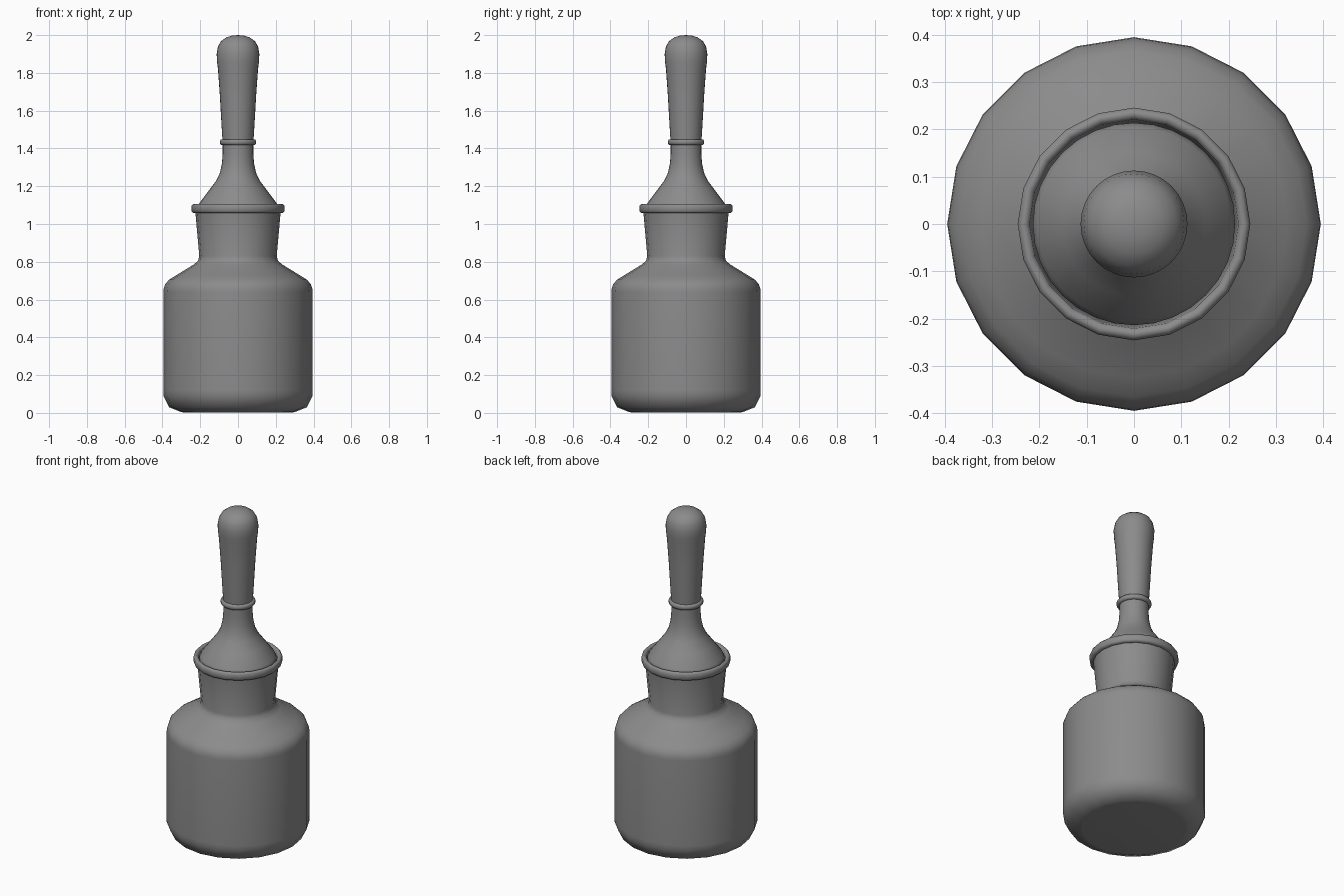
import bpy, bmesh, math

if "Cube" in bpy.data.objects:
    bpy.data.objects.remove(bpy.data.objects["Cube"])

# Dark grey shared by all parts
dark = bpy.data.materials.new("dark_grey")
dark.diffuse_color = (0.26, 0.26, 0.26, 1)
dark.use_nodes = True
dark.node_tree.nodes["Principled BSDF"].inputs["Base Color"].default_value = dark.diffuse_color


def lathe(name, profile, segments):
    """Spin a (radius, height) profile around z into a smooth shaded part."""
    bm = bmesh.new()
    rings = []
    for r, z in profile:
        if r == 0:
            rings.append([bm.verts.new((0, 0, z))])
        else:
            rings.append([bm.verts.new((r * math.cos(2 * math.pi * i / segments),
                                        r * math.sin(2 * math.pi * i / segments), z))
                          for i in range(segments)])
    for a, b in zip(rings, rings[1:]):
        for i in range(segments):
            j = (i + 1) % segments
            if len(a) == 1:
                bm.faces.new((a[0], b[j], b[i]))
            elif len(b) == 1:
                bm.faces.new((a[i], a[j], b[0]))
            else:
                bm.faces.new((a[i], a[j], b[j], b[i]))
    mesh = bpy.data.meshes.new(name)
    bm.to_mesh(mesh)
    bm.free()
    mesh.materials.append(dark)
    obj = bpy.data.objects.new(name, mesh)
    bpy.context.collection.objects.link(obj)
    bpy.ops.object.select_all(action='DESELECT')
    obj.select_set(True)
    bpy.context.view_layer.objects.active = obj
    bpy.ops.object.shade_smooth_by_angle(angle=math.radians(60))
    return obj


# Bottle: rounded base, straight wall, sloped shoulder, flared neck
lathe("bottle", [
    (0, 0.003), (0.29, 0.003), (0.30, 0.004), (0.365, 0.03), (0.395, 0.09), (0.395, 0.12),
    (0.395, 0.64), (0.393, 0.66), (0.385, 0.682), (0.365, 0.705), (0.325, 0.73),
    (0.235, 0.785), (0.212, 0.805), (0.205, 0.83), (0.226, 1.065)], 20)

# Rolled lip, turning down into the neck
lathe("bottle_lip", [
    (0.224, 1.058), (0.239, 1.059), (0.246, 1.068), (0.246, 1.096),
    (0.239, 1.105), (0.230, 1.106), (0.221, 1.098), (0.218, 1.075), (0.195, 0.83)], 20)

# Stopper: flared skirt narrowing to a stem, plugged into the neck
lathe("stopper", [
    (0, 0.83), (0.185, 0.83), (0.213, 1.075), (0.214, 1.09), (0.205, 1.11),
    (0.152, 1.18), (0.115, 1.23), (0.096, 1.27), (0.085, 1.32), (0.081, 1.37),
    (0.081, 1.43)], 32)

# Collar between stem and bulb
lathe("collar", [
    (0.078, 1.418), (0.090, 1.419), (0.096, 1.427), (0.096, 1.440),
    (0.090, 1.448), (0.078, 1.449)], 32)

# Squeeze bulb with a domed end
lathe("squeeze_bulb", [
    (0.082, 1.44), (0.087, 1.52), (0.096, 1.68), (0.106, 1.82), (0.111, 1.86),
    (0.113, 1.90), (0.106, 1.94), (0.090, 1.968), (0.062, 1.988), (0.032, 1.997),
    (0, 2.0)], 32)
